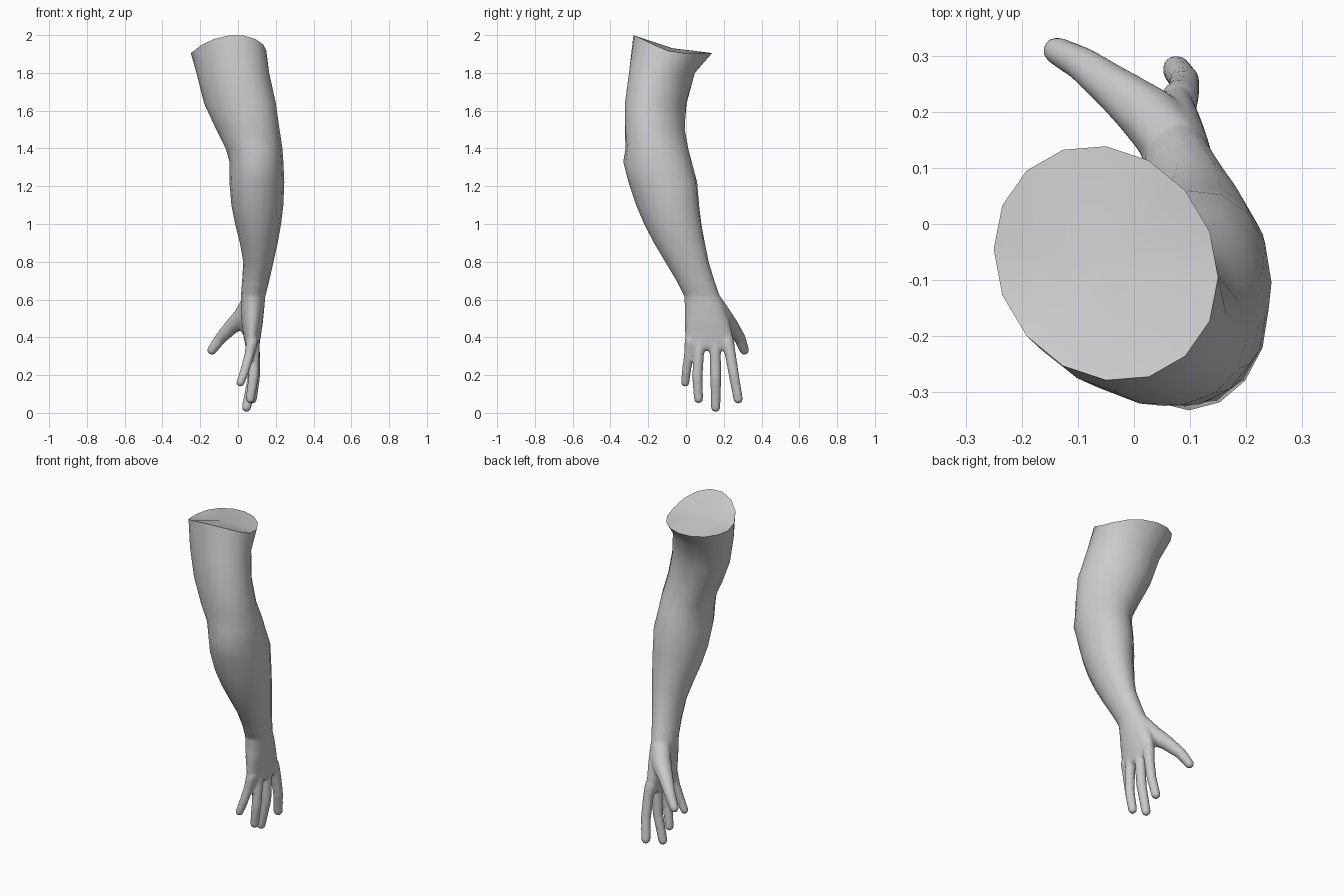
import bpy, bmesh, math
from mathutils import Vector

SIDES = 16

# Cross-sections: z, x min, x max, y min, y max, skew
ARM = [
    (1.90, -0.25, 0.15, -0.28, 0.14, -0.12),
    (1.80, -0.22, 0.165, -0.305, 0.05, -0.2),
    (1.64, -0.18, 0.20, -0.325, 0.005, -0.25),
    (1.50, -0.115, 0.22, -0.326, -0.005, -0.15),
    (1.40, -0.065, 0.235, -0.32, 0.012, -0.05),
    (1.33, -0.045, 0.24, -0.332, 0.03, 0.0),
    (1.22, -0.045, 0.245, -0.305, 0.06, 0.1),
    (1.10, -0.035, 0.24, -0.265, 0.07, 0.1),
    (1.00, -0.015, 0.228, -0.222, 0.082, 0.1),
    (0.90, 0.01, 0.21, -0.17, 0.10, 0.08),
    (0.80, 0.028, 0.188, -0.11, 0.12, 0.05),
    (0.70, 0.022, 0.165, -0.05, 0.15, 0.0),
    (0.62, 0.016, 0.145, -0.01, 0.178, 0.0),
]
PALM = ARM[-2:] + [
    (0.56, 0.015, 0.14, -0.007, 0.205, 0.0),
    (0.48, 0.018, 0.132, -0.008, 0.232, 0.0),
    (0.40, 0.03, 0.12, -0.006, 0.25, 0.05),
    (0.35, 0.04, 0.112, -0.004, 0.254, 0.08),
    (0.33, 0.055, 0.10, 0.01, 0.24, 0.08),
]


def ring_points(spec, n=SIDES):
    z, x0, x1, y0, y1, skew = spec
    pts = []
    for i in range(n):
        t = 2 * math.pi * i / n
        pts.append(Vector(((x0 + x1) / 2 + (x1 - x0) / 2 * math.cos(t),
                           (y0 + y1) / 2 + (y1 - y0) / 2 * math.sin(t + skew), z)))
    return pts


def loft(bm, rings):
    rows = [[bm.verts.new(p) for p in r] for r in rings]
    n = len(rows[0])
    for a, b in zip(rows, rows[1:]):
        for i in range(n):
            j = (i + 1) % n
            bm.faces.new((a[i], b[i], b[j], a[j]))
    return rows


def fan(bm, row, centre):
    c = bm.verts.new(centre)
    for i in range(len(row)):
        bm.faces.new((row[i], row[(i + 1) % len(row)], c))


def digit(bm, path):
    """Chain of hulls around successive balls (x, y, z, radius)."""
    for pair in zip(path, path[1:]):
        vs = []
        for x, y, z, r in pair:
            for k in range(7):
                a = math.pi * k / 6
                for i in range(12 if 0 < k < 6 else 1):
                    t = 2 * math.pi * i / 12
                    vs.append(bm.verts.new((x + r * math.sin(a) * math.cos(t),
                                            y + r * math.sin(a) * math.sin(t),
                                            z + r * math.cos(a))))
        bmesh.ops.convex_hull(bm, input=vs)
    bmesh.ops.delete(bm, geom=[v for v in bm.verts if not v.link_faces], context='VERTS')


def make(name, bm):
    bmesh.ops.recalc_face_normals(bm, faces=bm.faces)
    me = bpy.data.meshes.new(name)
    bm.to_mesh(me)
    bm.free()
    ob = bpy.data.objects.new(name, me)
    bpy.context.collection.objects.link(ob)
    bpy.ops.object.select_all(action='DESELECT')
    ob.select_set(True)
    bpy.context.view_layer.objects.active = ob
    bpy.ops.object.shade_smooth_by_angle(angle=math.radians(45))
    return ob


# Upper arm and forearm, with a wavy cut rim at the shoulder
bm = bmesh.new()
rings = [ring_points(s) for s in ARM]
for i, p in enumerate(rings[0]):
    t = 2 * math.pi * i / SIDES
    p.z = 1.905 + 0.095 * max(0, -math.sin(t - 0.2)) ** 1.3
rows = loft(bm, rings)
fan(bm, rows[0], (-0.05, -0.07, 1.93))
make("arm", bm)

# Palm and digits, fused into one smooth skin
bm = bmesh.new()
rows = loft(bm, [ring_points(s, 24) for s in PALM])
bm.faces.new(rows[0])
bm.faces.new(rows[-1])
DIGITS = [
    # little, ring, middle and index fingers
    [(0.075, 0.024, 0.38, 0.032), (0.06, 0.016, 0.31, 0.027), (0.035, 0.002, 0.22, 0.025), (0.013, -0.004, 0.16, 0.023)],
    [(0.082, 0.08, 0.38, 0.034), (0.085, 0.067, 0.31, 0.029), (0.082, 0.06, 0.19, 0.028), (0.065, 0.066, 0.074, 0.025)],
    [(0.082, 0.15, 0.38, 0.035), (0.085, 0.155, 0.31, 0.03), (0.078, 0.157, 0.18, 0.029), (0.045, 0.157, 0.03, 0.026)],
    [(0.08, 0.22, 0.38, 0.035), (0.088, 0.235, 0.31, 0.03), (0.09, 0.255, 0.19, 0.028), (0.075, 0.276, 0.073, 0.026)],
    # thumb
    [(0.075, 0.135, 0.585, 0.058), (0.03, 0.19, 0.51, 0.055), (-0.03, 0.238, 0.46, 0.042),
     (-0.092, 0.285, 0.395, 0.032), (-0.138, 0.309, 0.332, 0.026)],
    # ball of the thumb reaching to the index knuckle
    [(0.03, 0.18, 0.51, 0.05), (0.07, 0.2, 0.41, 0.038)],
]
for d in DIGITS:
    digit(bm, d)
hand = make("hand", bm)
rm = hand.modifiers.new("fuse", 'REMESH')
rm.mode = 'VOXEL'
rm.voxel_size = 0.008
rm.use_smooth_shade = True
sm = hand.modifiers.new("soften", 'SMOOTH')
sm.factor = 0.5
sm.iterations = 7
